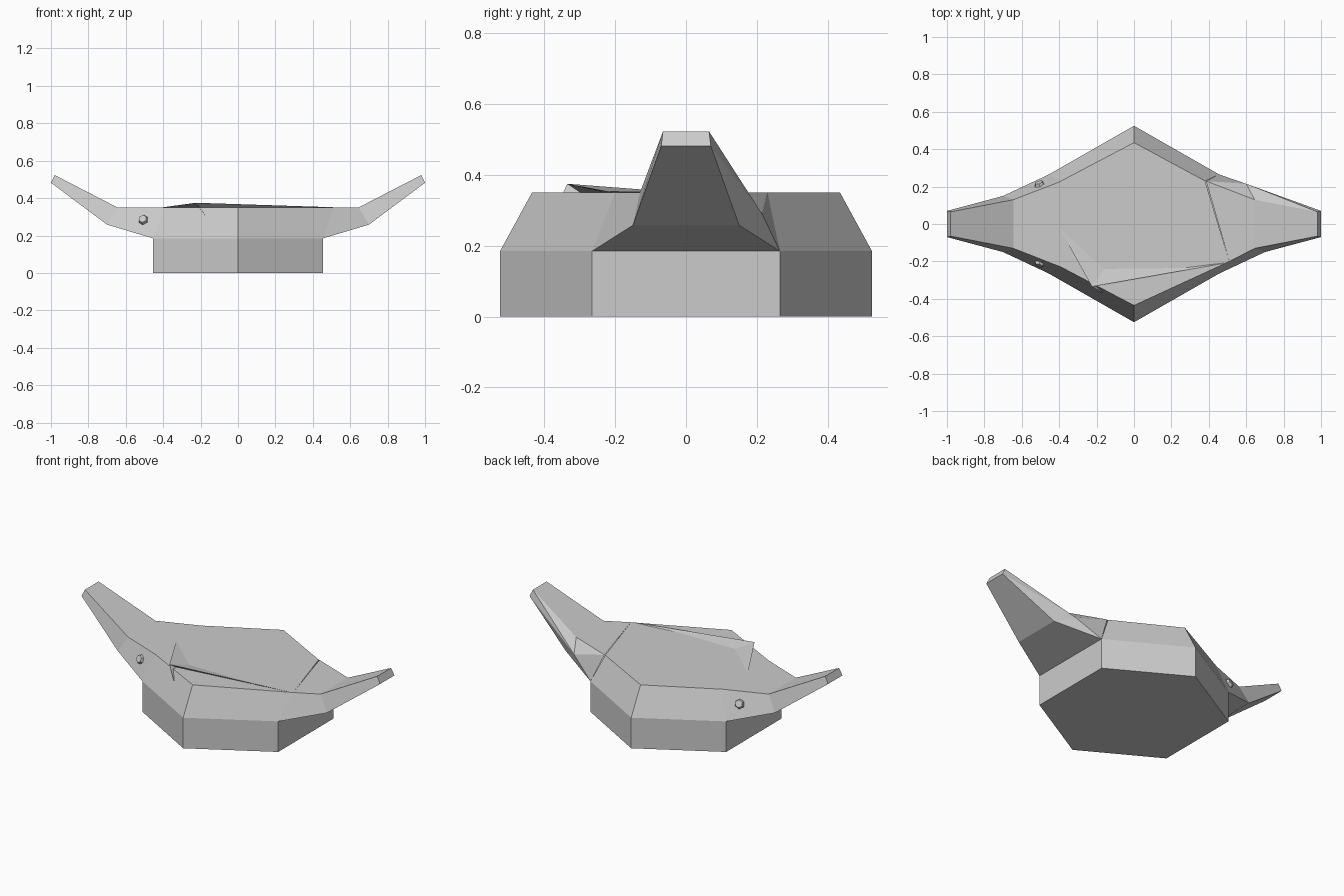
import bpy
import math
from mathutils import Vector

if "Cube" in bpy.data.objects:
    bpy.data.objects.remove(bpy.data.objects["Cube"])

grey = bpy.data.materials.new("plain grey")
grey.diffuse_color = (0.6, 0.6, 0.6, 1)
grey.use_nodes = True
grey.node_tree.nodes["Principled BSDF"].inputs["Base Color"].default_value = grey.diffuse_color


def build(name, verts, faces):
    mesh = bpy.data.meshes.new(name)
    mesh.from_pydata(verts, [], faces)
    mesh.materials.append(grey)
    obj = bpy.data.objects.new(name, mesh)
    bpy.context.collection.objects.link(obj)
    bpy.ops.object.select_all(action='DESELECT')
    bpy.context.view_layer.objects.active = obj
    obj.select_set(True)
    bpy.ops.object.mode_set(mode='EDIT')
    bpy.ops.mesh.select_all(action='SELECT')
    bpy.ops.mesh.normals_make_consistent(inside=False)
    bpy.ops.object.mode_set(mode='OBJECT')
    return obj


# Six-sided base with a bevelled shoulder up to the flat deck
outline = [(0, -0.525), (0.455, -0.265), (0.455, 0.265),
           (0, 0.525), (-0.455, 0.265), (-0.455, -0.265)]
deck = [(0, -0.435), (0.51, -0.20), (0.38, 0.23),
        (0, 0.435), (-0.39, 0.23), (-0.39, -0.23)]
verts = [(x, y, 0) for x, y in outline]
verts += [(x, y, 0.185) for x, y in outline]
verts += [(x, y, 0.35) for x, y in deck]
faces = [list(range(6)), list(range(12, 18))]
for k in range(6):
    n = (k + 1) % 6
    faces.append([k, n, n + 6, k + 6])
    if k not in (1, 4):          # the wings cover the two ends
        faces.append([k + 6, n + 6, n + 12, k + 12])
build("body", verts, faces)


# Upswept wings: root, elbow and tip, each with a lower and an upper edge
def wing(name, side, front_x, front_y, flare):
    v = [(0.455, -0.265, 0.185), (0.70, -0.15, 0.258), (1.0, -0.07, 0.482),
         (0.98, -0.065, 0.523), (0.645, -0.13, 0.35), (front_x, front_y, 0.35),
         (0.455, 0.265, 0.185), (0.70, 0.15, 0.258), (1.0, 0.07, 0.482),
         (0.98, 0.065, 0.523), (0.645, 0.13, 0.35), (0.385, 0.23, 0.35)]
    f = [[0, 1, 7, 6], [1, 2, 8, 7], [2, 3, 9, 8], [3, 4, 10, 9],
         [4, 5, 11, 10], [0, 1, 4, 5], [1, 2, 3, 4]]
    if flare:
        # Rear side fans out to a flared corner
        v.append((0.60, 0.215, 0.29))
        f += [[a, a % 6 + 7 if a < 11 else 6, 12] for a in range(6, 12)]
    else:
        f += [[6, 7, 10, 11], [7, 8, 9, 10]]
    build(name, [(side * x, y, z) for x, y, z in v], f)


wing("right_wing", 1, 0.51, -0.20, True)
wing("left_wing", -1, 0.39, -0.23, False)

# Raised sliver along the front edge of the deck
build("raised_sliver",
      [(-0.225, -0.335, 0.375), (-0.40, -0.02, 0.351), (-0.16, -0.24, 0.353),
       (0.30, -0.235, 0.352), (0.51, -0.205, 0.351), (-0.17, -0.37, 0.30),
       (-0.20, -0.29, 0.345)],
      [[0, 1, 2], [0, 2, 3], [0, 3, 4], [0, 4, 6], [0, 5, 6],
       [0, 1, 6], [1, 2, 6], [2, 3, 6], [3, 4, 6]])


# Small six-sided studs on the sloping sides
def stud(name, sx, sy):
    bpy.ops.mesh.primitive_cone_add(vertices=6, radius1=0.036, radius2=0.022,
                                    depth=0.035)
    obj = bpy.context.object
    obj.name = name
    obj.data.materials.append(grey)
    outward = Vector((sx * 0.32, sy, 0.45))
    obj.rotation_euler = outward.to_track_quat('Z', 'Y').to_euler()
    obj.location = (sx * 0.505, sy * 0.207, 0.283)


stud("front_left_stud", -1, -1)
stud("rear_left_stud", -1, 1)
stud("rear_right_stud", 1, 1)
